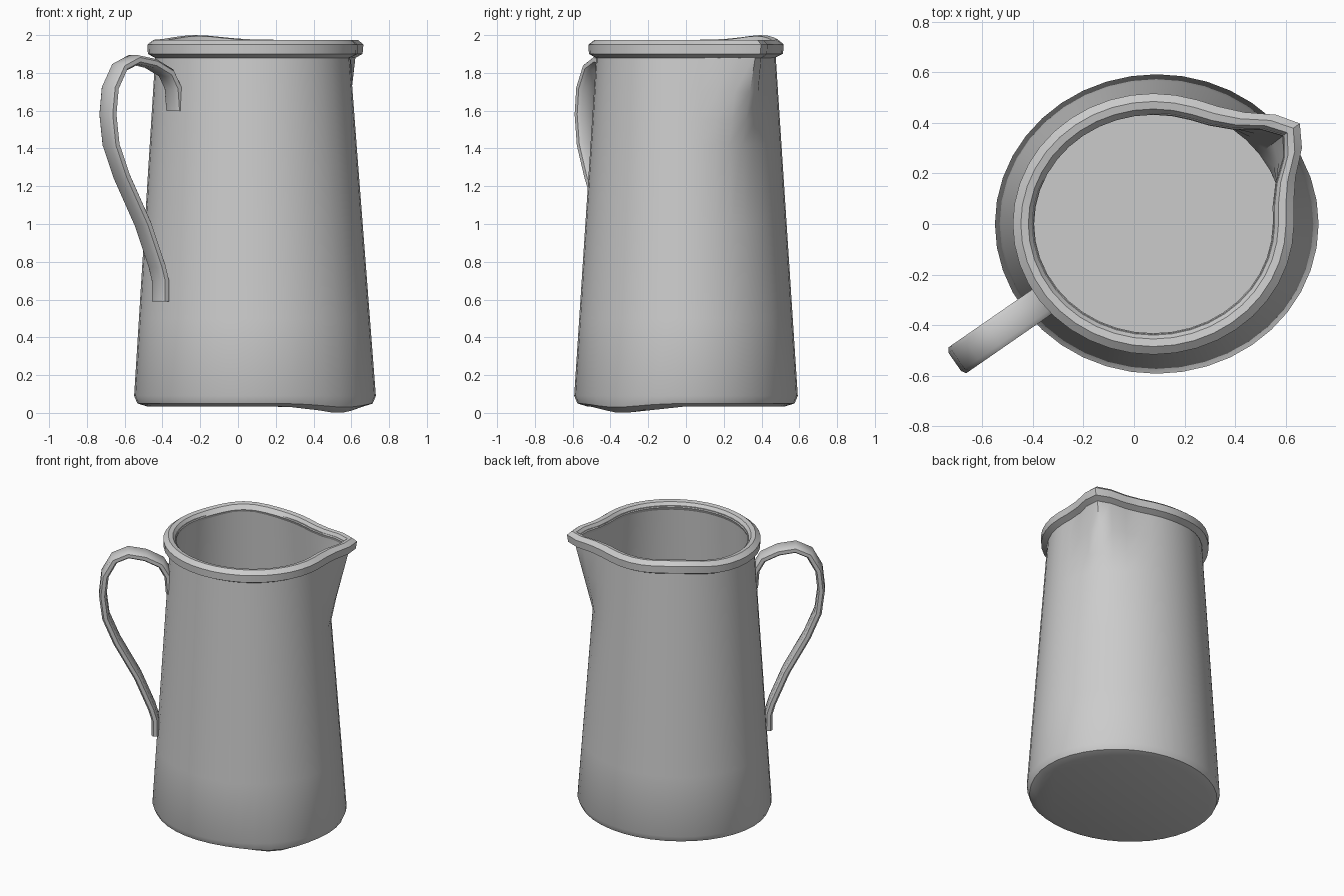
import bpy, bmesh
from math import sin, cos, pi, exp, radians
from mathutils import Vector

cube = bpy.data.objects.get("Cube")
if cube:
    bpy.data.objects.remove(cube, do_unlink=True)

grey = bpy.data.materials.new("light_grey")
grey.use_nodes = True
colour = (0.6, 0.6, 0.6, 1)
grey.diffuse_color = colour
grey.node_tree.nodes["Principled BSDF"].inputs["Base Color"].default_value = colour


def loft(name, rings, angle, closed=False):
    """Skin a list of point rings; cap the ends, or join last to first."""
    bm = bmesh.new()
    rows = [[bm.verts.new(p) for p in ring] for ring in rings]
    n = len(rows[0])
    pairs = list(zip(rows, rows[1:]))
    if closed:
        pairs.append((rows[-1], rows[0]))
    for a, b in pairs:
        for i in range(n):
            j = (i + 1) % n
            bm.faces.new((a[i], a[j], b[j], b[i]))
    if not closed:
        bm.faces.new(rows[0][::-1])
        bm.faces.new(rows[-1])
    bmesh.ops.recalc_face_normals(bm, faces=bm.faces)
    mesh = bpy.data.meshes.new(name)
    bm.to_mesh(mesh)
    bm.free()
    mesh.materials.append(grey)
    obj = bpy.data.objects.new(name, mesh)
    bpy.context.collection.objects.link(obj)
    bpy.ops.object.select_all(action='DESELECT')
    obj.select_set(True)
    bpy.context.view_layer.objects.active = obj
    bpy.ops.object.shade_smooth_by_angle(angle=radians(angle))
    return obj


SEGMENTS = 40
SPOUT = radians(36)
WALL = 0.035


def bump(t, centre, width):
    d = (t - centre + pi) % (2 * pi) - pi
    return exp(-(d / width) ** 2)


def ring(z, grow=0.0, dip=0.0, lift=0.0):
    """Oval section of the tapering jug, pulled out at the spout near the top."""
    k = (z - 0.09) / 1.8
    rx, ry = 0.64 - 0.125 * k + grow, 0.592 - 0.117 * k + grow
    pull = 0.16 * min(1, max(0, (z - 1.42) / 0.5))
    points = []
    for i in range(SEGMENTS):
        t = 2 * pi * i / SEGMENTS
        s = pull * bump(t, SPOUT, 0.27)
        points.append((0.09 - 0.013 * k + rx * cos(t) + s * cos(SPOUT),
                       ry * sin(t) + s * sin(SPOUT),
                       z - dip * bump(t, radians(-40), 0.35)
                       + lift * bump(t, radians(125), 0.4)))
    return points


# Jug body: outside from the foot up, then inside down to the floor
heights = [0.09, 0.5, 1.0, 1.42, 1.55, 1.7, 1.9]
outside = [ring(0.035, -0.07, dip=0.035), ring(0.05, -0.02, dip=0.02)]
outside += [ring(z) for z in heights]
inside = [ring(z, -WALL) for z in reversed(heights)]
loft("jug_body", outside + [ring(1.95), ring(1.95, -WALL)] + inside, 35)

# Thick rolled rim around the mouth and spout
rim_profile = [(1.88, 0.0), (1.9, 0.04), (1.95, 0.045), (1.975, 0.015),
               (1.97, -0.015), (1.94, -0.04), (1.9, -0.03)]
loft("rim", [ring(z, g, lift=0.025) for z, g in rim_profile], 40, closed=True)

# Strap handle: path of (distance from the jug axis, height)
path = [(0.505, 1.6), (0.515, 1.72), (0.56, 1.8), (0.66, 1.85), (0.77, 1.87),
        (0.86, 1.83), (0.92, 1.72), (0.935, 1.58), (0.915, 1.42),
        (0.845, 1.25), (0.71, 1.0), (0.62, 0.78), (0.597, 0.7), (0.597, 0.59)]
outward = Vector((-0.822, -0.569, 0))
across = Vector((0.569, -0.822, 0))
centres = [Vector((0.08, 0, z)) + outward * r for r, z in path]
section = [(-1, -0.5), (-0.7, -1), (0.7, -1), (1, -0.5),
           (1, 0.5), (0.7, 1), (-0.7, 1), (-1, 0.5)]
sections = []
for i, c in enumerate(centres):
    tangent = centres[min(i + 1, len(path) - 1)] - centres[max(i - 1, 0)]
    normal = across.cross(tangent).normalized()
    sections.append([c + across * (0.062 * u) + normal * (0.024 * v)
                     for u, v in section])
loft("handle", sections, 40)
